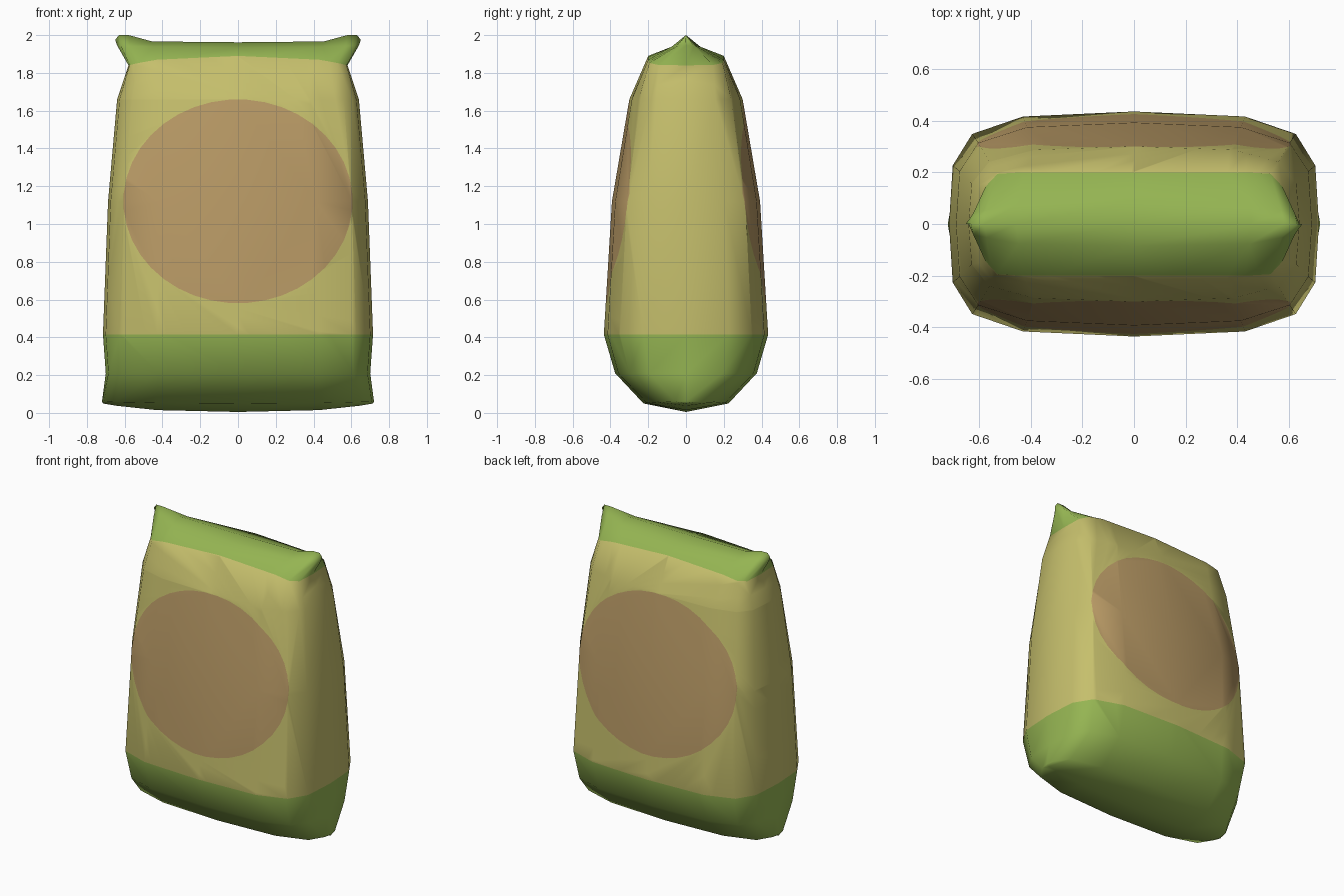
import bpy, bmesh, math
from mathutils import Vector

if "Cube" in bpy.data.objects:
    bpy.data.objects.remove(bpy.data.objects["Cube"])

# Flat colours
def mat(name, rgb):
    m = bpy.data.materials.new(name)
    m.diffuse_color = (*rgb, 1)
    m.use_nodes = True
    m.node_tree.nodes["Principled BSDF"].inputs["Base Color"].default_value = m.diffuse_color
    return m

mats = [mat("straw_yellow", (0.56, 0.52, 0.15)),
        mat("leaf_green", (0.30, 0.46, 0.085)),
        mat("tan_label", (0.48, 0.32, 0.13))]

# Quarter outlines from side to front middle, scaled by half width and half depth
PILLOW = [(1, 0), (0.98, 0.52), (0.875, 0.80), (0.6, 0.955), (0, 1)]
LENS = [(1, 0), (0.985, 0.25), (0.90, 0.66), (0.6, 0.92), (0, 1)]
BOX = [(1, 0), (0.99, 0.72), (0.91, 0.97), (0.74, 1), (0, 1)]
EAR = [(1, 0), (0.97, 0.5), (0.89, 0.62), (0.7, 0.9), (0, 1)]

# half width, half depth, z in the middle, z at the ends, outline
RINGS = [
    (0.715, 0.0, 0.005, 0.05, LENS),
    (0.72, 0.225, 0.05, 0.06, LENS),
    (0.70, 0.375, 0.21, 0.21, PILLOW),
    (0.715, 0.435, 0.415, 0.415, PILLOW),
    (0.688, 0.392, 1.12, 1.12, PILLOW),
    (0.64, 0.30, 1.66, 1.66, PILLOW),
    (0.58, 0.20, 1.89, 1.84, BOX),
    (0.64, 0.085, 1.935, 1.945, EAR),
    (0.65, 0.0, 1.962, 1.975, EAR),
]

def ring_points(hx, hy, zc, ze, shape):
    q = shape
    full = q + [(-x, y) for x, y in q[-2::-1]]
    full += [(x, -y) for x, y in full[-2:0:-1]]
    return [(x * hx, y * hy, zc + (ze - zc) * abs(x) ** 3) for x, y in full]

# Bag skin lofted through the rings, closed along the two seams
bm = bmesh.new()
loops = [[bm.verts.new(p) for p in ring_points(*r)] for r in RINGS]
for i, (a, b) in enumerate(zip(loops, loops[1:])):
    n = len(a)
    for k in range(n):
        f = bm.faces.new((a[k], a[(k + 1) % n], b[(k + 1) % n], b[k]))
        f.material_index = 1 if i < 3 or i >= 6 else 0
# raised tips of the top seam
for v in loops[-1]:
    if 0.55 < abs(v.co.x) < 0.64:
        v.co.z = 2.0
bmesh.ops.remove_doubles(bm, verts=bm.verts[:], dist=0.0005)
bmesh.ops.recalc_face_normals(bm, faces=bm.faces[:])

# Oval label cut into front and back by planes tangent to the oval
cx, cz, rx, rz, steps = 0.0, 1.12, 0.605, 0.538, 40

def inside(f, co, no):
    return (f.calc_center_median() - co).dot(no) < 0

label = [f for f in bm.faces if f.material_index == 0]
for s in range(steps):
    t = 2 * math.pi * s / steps
    co = Vector((cx + rx * math.cos(t), 0, cz + rz * math.sin(t)))
    no = Vector((math.cos(t) / rx, 0, math.sin(t) / rz)).normalized()
    geom = set(label)
    for f in label:
        geom.update(f.edges)
        geom.update(f.verts)
    res = bmesh.ops.bisect_plane(bm, geom=list(geom), plane_co=co, plane_no=no, dist=1e-5)
    faces = set(g for g in res["geom"] if isinstance(g, bmesh.types.BMFace))
    faces.update(f for f in label if f.is_valid)
    label = [f for f in faces if f.is_valid and inside(f, co, no)]
for f in label:
    f.material_index = 2
for f in bm.faces:
    f.smooth = True

me = bpy.data.meshes.new("bag")
bm.to_mesh(me)
bm.free()
for m in mats:
    me.materials.append(m)
bag = bpy.data.objects.new("bag", me)
bpy.context.collection.objects.link(bag)
